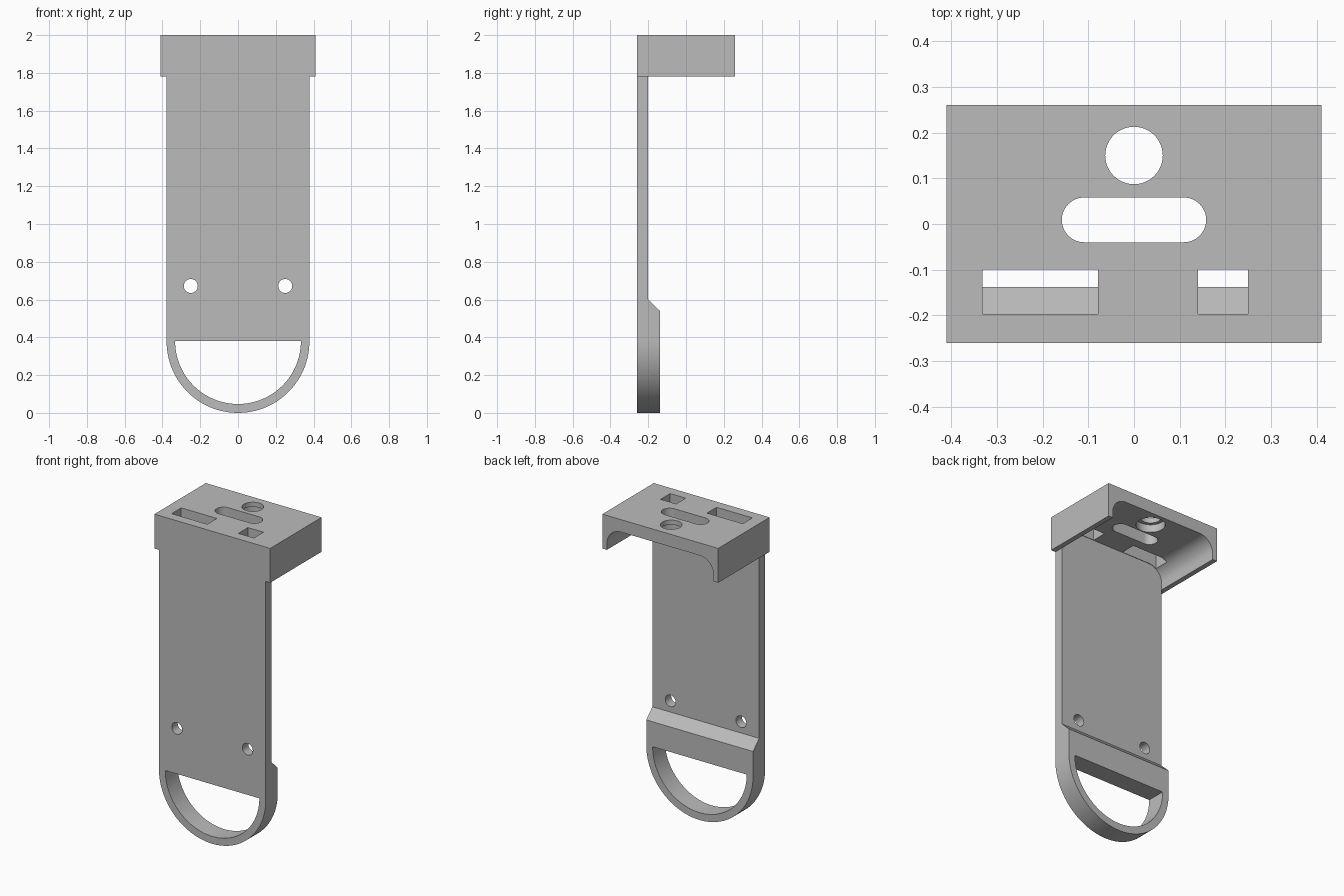
import bpy, bmesh
from math import sin, cos, radians
from mathutils import Vector

cube = bpy.data.objects.get("Cube")
if cube:
    bpy.data.objects.remove(cube, do_unlink=True)

grey = bpy.data.materials.new("plain grey")
grey.use_nodes = True
grey.diffuse_color = (0.5, 0.5, 0.5, 1)
grey.node_tree.nodes["Principled BSDF"].inputs["Base Color"].default_value = (0.5, 0.5, 0.5, 1)


def arc(cx, cy, r, start, end, steps=32):
    angles = [radians(start + (end - start) * i / steps) for i in range(steps + 1)]
    return [(cx + r * cos(a), cy + r * sin(a)) for a in angles]


def circle(cx, cy, r):
    return arc(cx, cy, r, 0, 360, 48)[:-1]


def rect(x0, x1, y0, y1):
    return [(x0, y0), (x1, y0), (x1, y1), (x0, y1)]


def prism(name, points, axis, low, high):
    """Extrude a 2D profile along an axis; the profile uses the other two axes in order."""
    def place(p, h):
        co = list(p)
        co.insert("xyz".index(axis), h)
        return co
    bm = bmesh.new()
    face = bm.faces.new([bm.verts.new(place(p, low)) for p in points])
    move = Vector(place((0, 0), high - low))
    new = bmesh.ops.extrude_face_region(bm, geom=[face])["geom"]
    bmesh.ops.translate(bm, vec=move, verts=[v for v in new if isinstance(v, bmesh.types.BMVert)])
    bmesh.ops.recalc_face_normals(bm, faces=bm.faces)
    mesh = bpy.data.meshes.new(name)
    bm.to_mesh(mesh)
    bm.free()
    mesh.materials.append(grey)
    obj = bpy.data.objects.new(name, mesh)
    bpy.context.collection.objects.link(obj)
    return obj


def combine(target, tool, operation="DIFFERENCE"):
    tool.hide_render = True
    mod = target.modifiers.new(operation.title(), "BOOLEAN")
    mod.operation, mod.solver, mod.object = operation, "EXACT", tool
    bpy.context.view_layer.objects.active = target
    bpy.ops.object.modifier_apply(modifier=mod.name)
    bpy.data.objects.remove(tool, do_unlink=True)


W, FRONT, PLATE_BACK, LIP_BACK = 0.378, -0.26, -0.2, -0.138

# Back plate with round lower end, thickened around the loop
bracket = prism("bracket", [(W, 1.86), (-W, 1.86)] + arc(0, W, W, 180, 360, 64), "y", FRONT, LIP_BACK)
combine(bracket, prism("relief_cutter", [(PLATE_BACK, 2.2), (PLATE_BACK, 0.6), (-0.1, 0.503), (-0.1, 2.2)],
                       "x", -1, 1))
combine(bracket, prism("loop_cutter", arc(0, 0.38, 0.333, 180, 360, 64), "y", -1, 1))
for side in (-1, 1):
    combine(bracket, prism("screw_cutter", circle(side * 0.25, 0.672, 0.037), "y", -1, 1))

# Cap hollowed from below by a tunnel with rounded upper corners
cap = prism("cap", rect(-0.41, 0.41, FRONT, 0.26), "z", 1.78, 2)
tunnel = ([(-W, 1.6), (W, 1.6)] + arc(W - 0.1, 1.82, 0.1, 0, 90, 16)
          + arc(0.1 - W, 1.82, 0.1, 90, 180, 16))
combine(cap, prism("tunnel_cutter", tunnel, "y", PLATE_BACK, 1))

# Openings in the cap: counterbored hole, rounded slot and two square slots
combine(cap, prism("hole_cutter", circle(0, 0.15, 0.063), "z", 1.7, 2.2))
combine(cap, prism("counterbore_cutter", circle(0, 0.15, 0.085), "z", 1.7, 1.97))
oblong = arc(0.109, 0.009, 0.049, -90, 90) + arc(-0.109, 0.009, 0.049, 90, 270)
combine(cap, prism("oblong_cutter", oblong, "z", 1.7, 2.2))
for x0, x1 in ((-0.332, -0.079), (0.14, 0.25)):
    combine(cap, prism("slot_cutter", rect(x0, x1, -0.197, -0.1), "z", 1.7, 2.2))

# One solid body with crisp edges and smooth curves
combine(bracket, cap, "UNION")
bpy.ops.object.select_all(action="DESELECT")
bracket.select_set(True)
bpy.context.view_layer.objects.active = bracket
bpy.ops.object.shade_smooth_by_angle(angle=radians(30))
